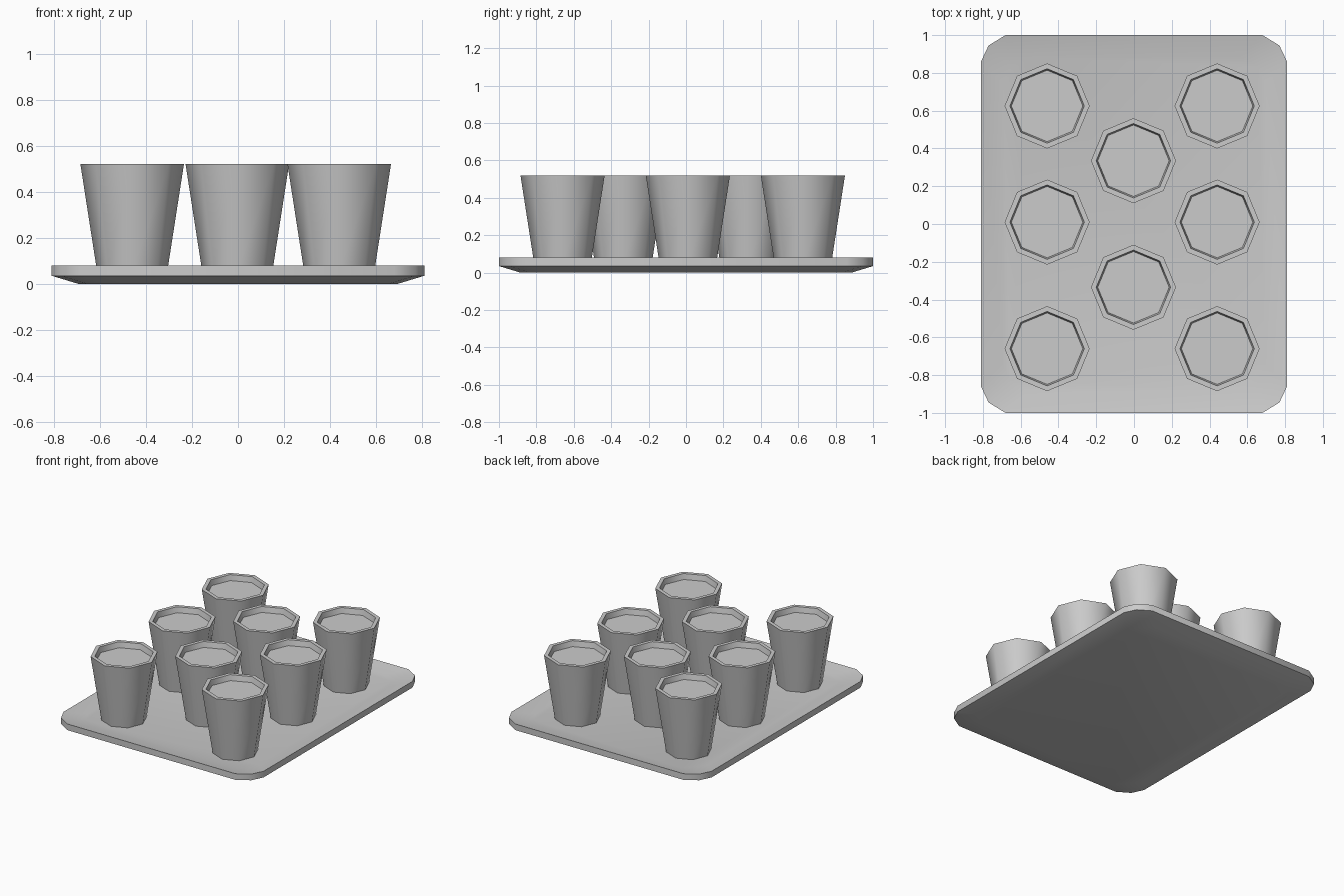
import bpy, bmesh, math

cube = bpy.data.objects.get("Cube")
if cube:
    bpy.data.objects.remove(cube, do_unlink=True)

grey = bpy.data.materials.new("plain grey")
grey.use_nodes = True
grey.diffuse_color = (0.6, 0.6, 0.6, 1)
grey.node_tree.nodes["Principled BSDF"].inputs["Base Color"].default_value = grey.diffuse_color


def loft(name, rings, location=(0, 0, 0)):
    """Bridge matching closed rings of points and cap both ends."""
    bm = bmesh.new()
    loops = [[bm.verts.new(p) for p in ring] for ring in rings]
    for a, b in zip(loops, loops[1:]):
        for i in range(len(a)):
            j = (i + 1) % len(a)
            bm.faces.new((a[i], a[j], b[j], b[i]))
    bm.faces.new(loops[0][::-1])
    bm.faces.new(loops[-1])
    bmesh.ops.recalc_face_normals(bm, faces=bm.faces)
    mesh = bpy.data.meshes.new(name)
    bm.to_mesh(mesh)
    bm.free()
    mesh.materials.append(grey)
    obj = bpy.data.objects.new(name, mesh)
    bpy.context.collection.objects.link(obj)
    obj.location = location
    bpy.ops.object.select_all(action='DESELECT')
    obj.select_set(True)
    bpy.context.view_layer.objects.active = obj
    bpy.ops.object.shade_smooth_by_angle(angle=math.radians(50))
    return obj


def tray_ring(inset, z):
    """Rectangle with two-segment rounded corners."""
    corner = [(0.81, 0.86), (0.77, 0.945), (0.68, 1.0)]
    points = []
    for sx, sy in ((1, 1), (-1, 1), (-1, -1), (1, -1)):
        part = corner if sx * sy > 0 else corner[::-1]
        points += [(sx * (x - inset), sy * (y - inset), z) for x, y in part]
    return points


def octagon(radius, z):
    return [(radius * math.cos(k * math.pi / 4), radius * math.sin(k * math.pi / 4), z)
            for k in range(8)]


# Shallow dished tray with a sloping underside
loft("tray", [tray_ring(0.115, 0), tray_ring(0, 0.035),
              tray_ring(0, 0.08), tray_ring(0.115, 0.05)])

# Tapered cups, each with a rim and a filled surface just below it
cup_profile = [(0.152, 0.05), (0.225, 0.52), (0.197, 0.52), (0.189, 0.48)]
spots = [(x, y) for x in (-0.46, 0.44) for y in (-0.66, 0.01, 0.625)]
spots += [(-0.003, -0.335), (-0.003, 0.335)]
for number, (x, y) in enumerate(spots, 1):
    loft(f"cup_{number}", [octagon(r, z) for r, z in cup_profile], (x, y, 0))
